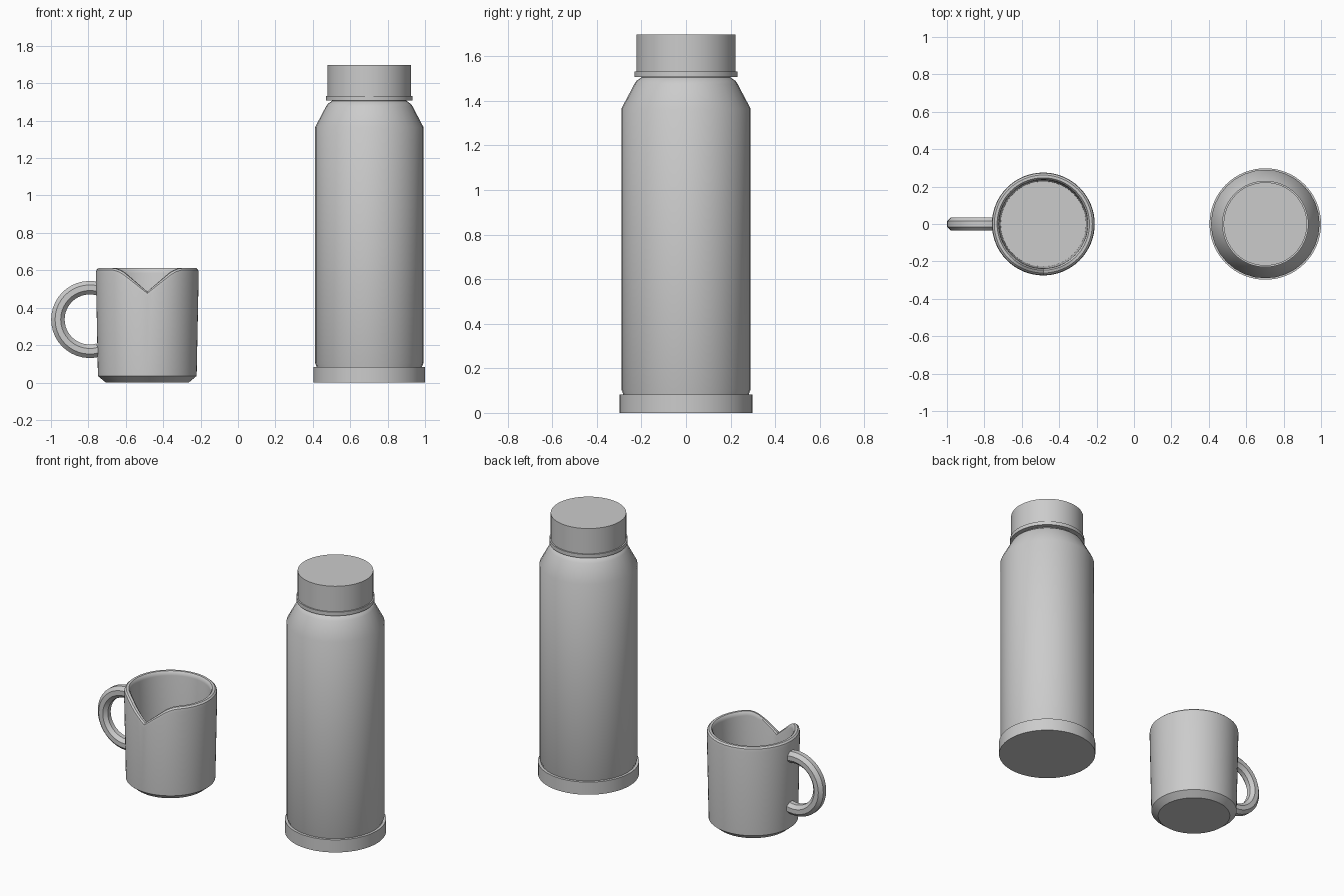
import bpy
import bmesh
from math import sin, cos, pi, radians

if "Cube" in bpy.data.objects:
    bpy.data.objects.remove(bpy.data.objects["Cube"])


def finish(name, bm, angle=35):
    bmesh.ops.recalc_face_normals(bm, faces=bm.faces)
    me = bpy.data.meshes.new(name)
    bm.to_mesh(me)
    bm.free()
    ob = bpy.data.objects.new(name, me)
    bpy.context.collection.objects.link(ob)
    bpy.ops.object.select_all(action='DESELECT')
    ob.select_set(True)
    bpy.context.view_layer.objects.active = ob
    bpy.ops.object.shade_smooth_by_angle(angle=radians(angle))
    return ob


def bridge(bm, a, b):
    n = len(a)
    for i in range(n):
        bm.faces.new((a[i], a[(i + 1) % n], b[(i + 1) % n], b[i]))


def lathe(name, profile, cx, segs=32, shift=None):
    """Spin (radius, z) points about a vertical axis and cap both ends."""
    bm = bmesh.new()
    rings = []
    for r, z in profile:
        ring = []
        for i in range(segs):
            a = 2 * pi * i / segs
            dz = shift(a, z) if shift else 0
            ring.append(bm.verts.new((cx + r * cos(a), r * sin(a), z + dz)))
        rings.append(ring)
    for a, b in zip(rings, rings[1:]):
        bridge(bm, a, b)
    bm.faces.new(rings[0])
    bm.faces.new(rings[-1])
    return finish(name, bm)


def spout(a, z):
    """Drop of the rim that makes the V-shaped spout at the front."""
    if z < 0.5 or sin(a) > 0:
        return 0
    d = abs(0.275 * cos(a))
    if d < 0.135:
        return -0.125 + 0.105 * d / 0.135
    return -0.02 * max(0, (0.19 - d) / 0.055) ** 1.5


CUP_X, BOTTLE_X = -0.485, 0.702

# Cup: chamfered foot, slightly flared wall, rounded rim, hollow inside
lathe("cup", [(0.222, 0), (0.264, 0.035), (0.275, 0.585), (0.272, 0.602),
              (0.262, 0.611), (0.247, 0.611), (0.239, 0.602), (0.236, 0.585),
              (0.228, 0.04)], CUP_X, 64, spout)

# Cup handle: octagonal tube along an arc whose ends sit in the wall
bm = bmesh.new()
rings = []
for k in range(25):
    t = radians(74 + 212 * k / 24)
    ring = []
    for j in range(8):
        p = 2 * pi * (j + 0.5) / 8
        r = 0.17 + 0.039 * cos(p)
        ring.append(bm.verts.new((-0.793 + r * cos(t), 0.039 * sin(p),
                                  0.337 + r * sin(t))))
    rings.append(ring)
for a, b in zip(rings, rings[1:]):
    bridge(bm, a, b)
bm.faces.new(rings[0])
bm.faces.new(rings[-1])
finish("cup_handle", bm, 30)

# Bottle: base band, body with sloping shoulder, neck ring and cap
lathe("bottle_base", [(0.298, 0), (0.298, 0.082)], BOTTLE_X, 64)
lathe("bottle_body", [(0.282, 0.07), (0.282, 0.085), (0.29, 0.105),
                      (0.29, 1.365), (0.232, 1.475), (0.222, 1.49),
                      (0.2, 1.505), (0.2, 1.52)], BOTTLE_X, 32)
lathe("neck_ring", [(0.231, 1.508), (0.231, 1.532)], BOTTLE_X, 64)
lathe("bottle_cap", [(0.223, 1.53), (0.223, 1.697)], BOTTLE_X, 64)
